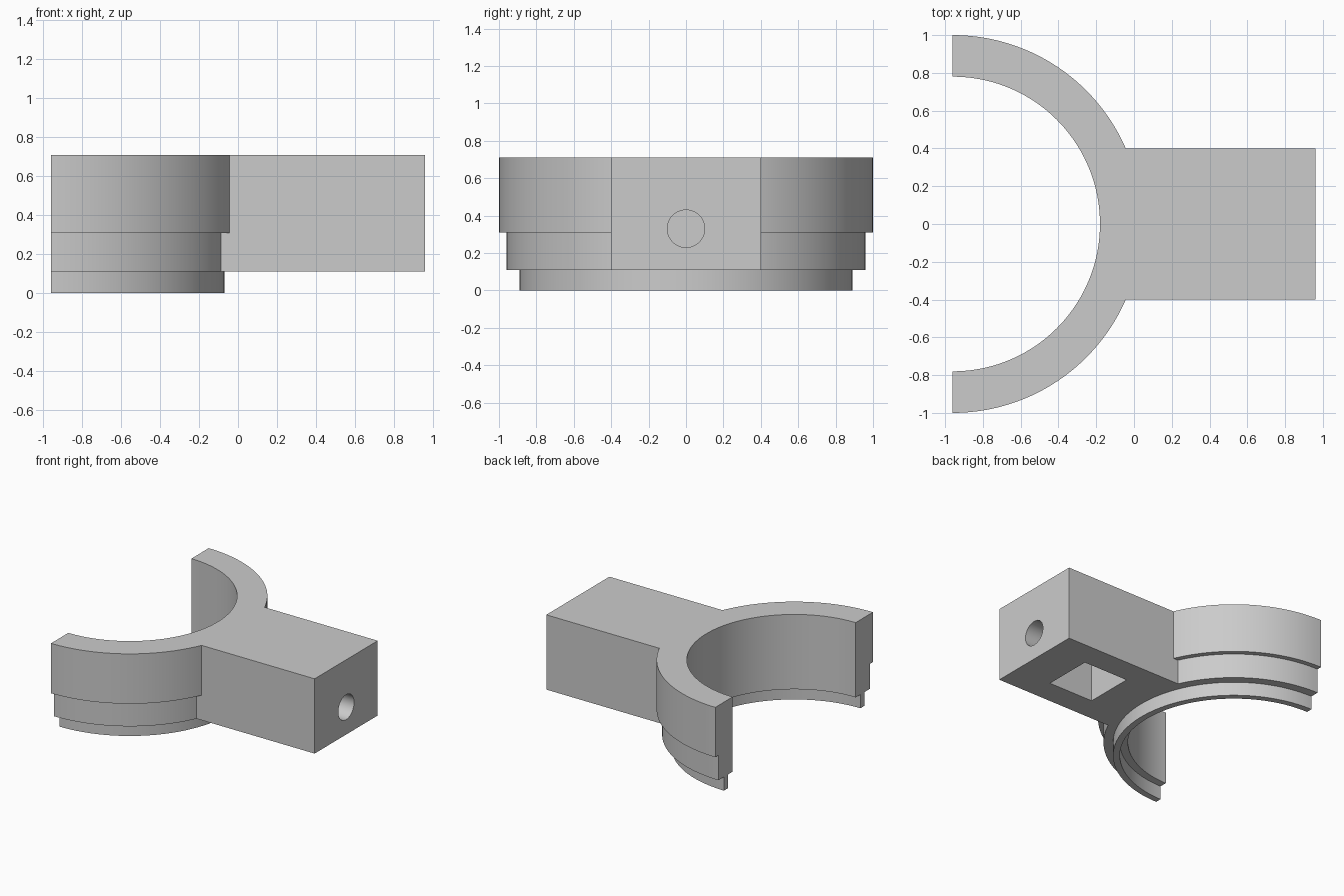
import bpy, bmesh, math
from mathutils import Matrix, Vector

if "Cube" in bpy.data.objects:
    bpy.data.objects.remove(bpy.data.objects["Cube"], do_unlink=True)

CX = -0.96          # axis of the half ring
HALF_TURN = math.pi

grey = bpy.data.materials.new("plain grey")
grey.use_nodes = True
colour = (0.6, 0.6, 0.6, 1)
grey.diffuse_color = colour
grey.node_tree.nodes["Principled BSDF"].inputs["Base Color"].default_value = colour


def finish(bm, name):
    bmesh.ops.recalc_face_normals(bm, faces=bm.faces)
    mesh = bpy.data.meshes.new(name)
    bm.to_mesh(mesh)
    bm.free()
    mesh.materials.append(grey)
    obj = bpy.data.objects.new(name, mesh)
    bpy.context.collection.objects.link(obj)
    return obj


def half_ring(name, profile, steps=80):
    """Sweep a closed (radius, z) profile through half a turn."""
    bm = bmesh.new()
    rows = []
    for i in range(steps + 1):
        a = -HALF_TURN / 2 + HALF_TURN * i / steps
        rows.append([bm.verts.new((CX + r * math.cos(a), r * math.sin(a), z))
                     for r, z in profile])
    n = len(profile)
    for p, q in zip(rows, rows[1:]):
        for j in range(n):
            k = (j + 1) % n
            bm.faces.new((p[j], q[j], q[k], p[k]))
    bm.faces.new(rows[0])
    bm.faces.new(rows[-1])
    return finish(bm, name)


def prism(name, outline, z0, z1):
    bm = bmesh.new()
    face = bm.faces.new([bm.verts.new((x, y, z0)) for x, y in outline])
    out = bmesh.ops.extrude_face_region(bm, geom=[face])
    verts = [v for v in out["geom"] if isinstance(v, bmesh.types.BMVert)]
    bmesh.ops.translate(bm, verts=verts, vec=Vector((0, 0, z1 - z0)))
    return finish(bm, name)


def combine(target, other, operation):
    mod = target.modifiers.new(operation.lower(), 'BOOLEAN')
    mod.operation = operation
    mod.solver = 'EXACT'
    mod.object = other
    bpy.ops.object.select_all(action='DESELECT')
    bpy.context.view_layer.objects.active = target
    target.select_set(True)
    bpy.ops.object.modifier_apply(modifier=mod.name)
    bpy.data.objects.remove(other, do_unlink=True)


# Stepped half ring with a thin lip at the bottom
bracket = half_ring("clamp_bracket", [
    (0.78, 0.71), (1.0, 0.71), (1.0, 0.31), (0.96, 0.31), (0.96, 0.11),
    (0.89, 0.11), (0.89, 0.0), (0.84, 0.0), (0.84, 0.11), (0.78, 0.11)])

# Mounting block, its inner edge curved to stay within the ring wall
reach = math.asin(0.4 / 0.9)
arc = [reach * (1 - i / 8) for i in range(17)]
outline = [(0.96, -0.4), (0.96, 0.4)]
outline += [(CX + 0.9 * math.cos(a), 0.9 * math.sin(a)) for a in arc]
combine(bracket, prism("mounting_block", outline, 0.11, 0.71), 'UNION')

# Square pocket open at the underside
square = [(0.24, -0.2), (0.64, -0.2), (0.64, 0.2), (0.24, 0.2)]
combine(bracket, prism("pocket_cutter", square, 0.05, 0.53), 'DIFFERENCE')

# Round bolt hole from the end face into the pocket
bm = bmesh.new()
bmesh.ops.create_cone(
    bm, cap_ends=True, segments=48, radius1=0.1, radius2=0.1, depth=0.6,
    matrix=Matrix.Translation((0.8, 0, 0.33)) @ Matrix.Rotation(math.pi / 2, 4, 'Y'))
combine(bracket, finish(bm, "hole_cutter"), 'DIFFERENCE')

bpy.ops.object.shade_smooth_by_angle(angle=math.radians(20))
